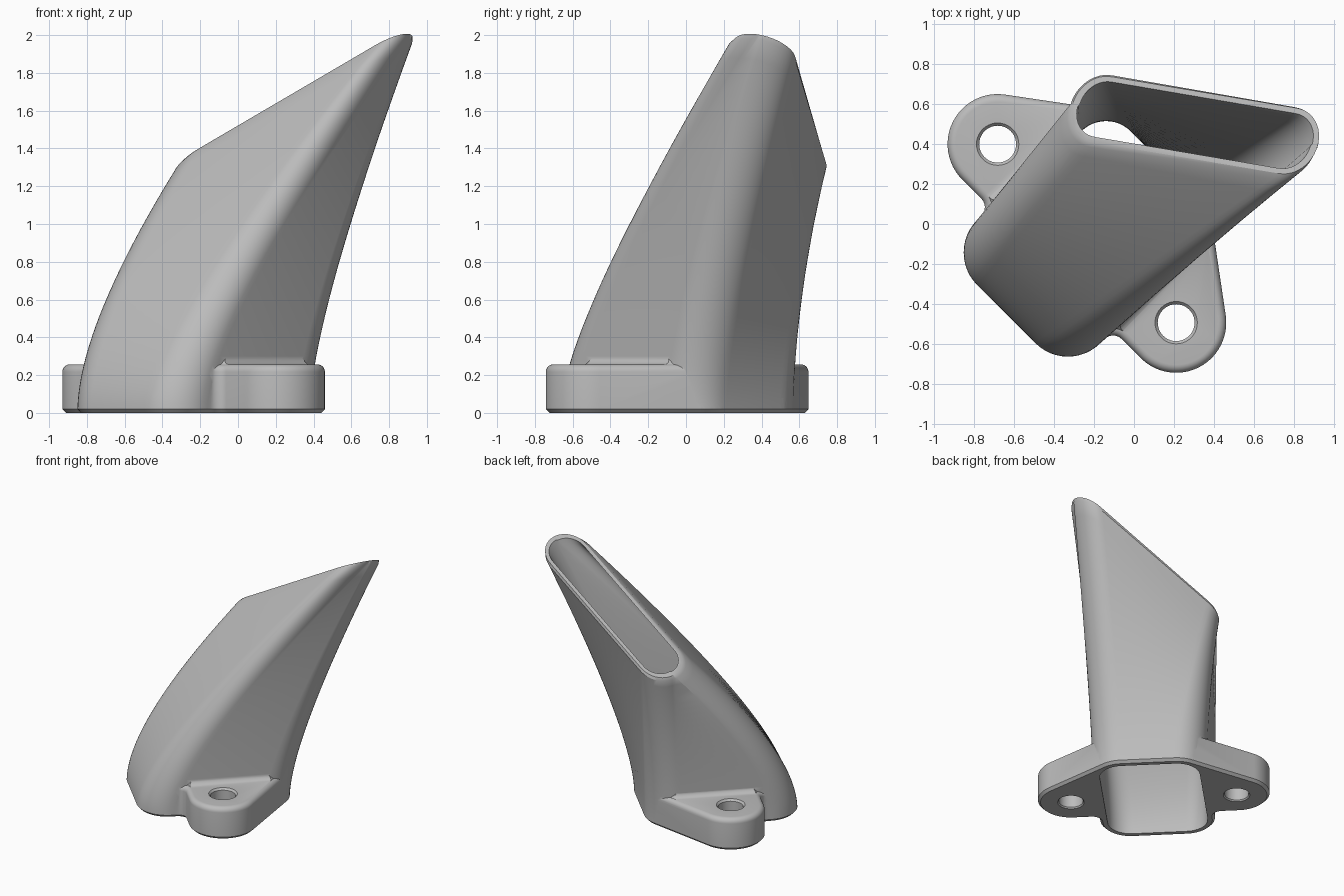
import bpy, bmesh, math
from mathutils import Vector

if "Cube" in bpy.data.objects:
    bpy.data.objects.remove(bpy.data.objects["Cube"])

grey = bpy.data.materials.new("plain grey")
grey.use_nodes = True
grey.diffuse_color = (0.5, 0.5, 0.5, 1)
grey.node_tree.nodes["Principled BSDF"].inputs["Base Color"].default_value = (0.5, 0.5, 0.5, 1)

# Base frame: u runs along the duct foot, v runs from ear to ear
CENTRE = Vector((-0.235, -0.047, 0))
U = Vector((1, 1, 0)).normalized()
V = Vector((-1, 1, 0)).normalized()
CU, CV, FOOT_R = 0.34, 0.205, 0.23
EAR_V, EAR_R, FLANGE_H = 0.63, 0.25, 0.257
LEAN_H = 0.46


def place(u, v, z=0.0):
    return CENTRE + U * u + V * v + Vector((0, 0, z))


# Mouth frame: a slot lying in a sloping plane
SLOPE_X, SLOPE_Y = 0.53, -0.33


def on_mouth(x, y):
    return Vector((x, y, 1.33 + SLOPE_X * (x + 0.13) + SLOPE_Y * (y - 0.745)))


MOUTH_L, MOUTH_R = on_mouth(-0.16, 0.572), on_mouth(0.77, 0.415)
E = (MOUTH_R - MOUTH_L).normalized()
F = Vector((-SLOPE_X, -SLOPE_Y, 1)).normalized().cross(E)
SLOT_R = 0.184

# Each corner: foot centre, mouth centre, start angle
CORNERS = [((-CU, -CV), MOUTH_R, 180), ((CU, -CV), MOUTH_R, 270),
           ((CU, CV), MOUTH_L, 0), ((-CU, CV), MOUTH_L, 90)]


def section(foot_r, slot_r, t=None, z=None):
    """Ring of the leaning duct, at a path position t or at a height z."""
    ring = []
    for (cu, cv), mouth, start in CORNERS:
        for k in range(13):
            a = math.radians(start + 90 * k / 12)
            c, s = math.cos(a), math.sin(a)
            p0 = place(cu + foot_r * c, cv + foot_r * s)
            p2 = mouth + (F * c - E * s) * slot_r
            p1 = p0 + Vector((0, 0, LEAN_H))
            q = t
            if z is not None:
                b, k2 = 2 * LEAN_H, p2.z - 2 * LEAN_H
                q = (-b + math.sqrt(b * b + 4 * k2 * z)) / (2 * k2)
            ring.append(p0 * (1 - q) ** 2 + p1 * 2 * q * (1 - q) + p2 * q * q)
    # The two corners of each slot end meet, so spread their shared points slightly
    n = len(ring)
    return [ring[i] * 0.98 + (ring[i - 1] + ring[(i + 1) % n]) * 0.01 for i in range(n)]


def skin(name, rings):
    """Closed solid through a stack of equal rings."""
    bm = bmesh.new()
    rows = [[bm.verts.new(p) for p in ring] for ring in rings]
    n = len(rows[0])
    for low, high in zip(rows, rows[1:]):
        for i in range(n):
            j = (i + 1) % n
            bm.faces.new((low[i], low[j], high[j], high[i]))
    bm.faces.new(rows[0][::-1])
    bm.faces.new(rows[-1])
    bmesh.ops.recalc_face_normals(bm, faces=bm.faces)
    mesh = bpy.data.meshes.new(name)
    bm.to_mesh(mesh)
    bm.free()
    mesh.materials.append(grey)
    obj = bpy.data.objects.new(name, mesh)
    bpy.context.collection.objects.link(obj)
    return obj


def combine(target, other, operation):
    mod = target.modifiers.new(operation.lower(), 'BOOLEAN')
    mod.operation, mod.object, mod.solver = operation, other, 'EXACT'
    bpy.context.view_layer.objects.active = target
    bpy.ops.object.modifier_apply(modifier=mod.name)
    bpy.data.objects.remove(other)


def arc(cu, cv, r, a0, a1, n):
    angles = [math.radians(a0 + (a1 - a0) * k / n) for k in range(n + 1)]
    return [(cu + r * math.cos(a), cv + r * math.sin(a)) for a in angles]


def flange_ring(z, inset):
    """Two-eared flange outline, pulled inwards by inset."""
    d = Vector((CU, CV - EAR_V))
    tangent = math.degrees(math.atan2(d.y, d.x) + math.acos((EAR_R - FOOT_R) / d.length))
    half = arc(CU, CV, FOOT_R - inset, 0, tangent, 8)
    half += arc(0, EAR_V, EAR_R - inset, tangent, 180, 24)
    half += arc(-EAR_R - 0.06, CV + FOOT_R + 0.06, 0.06 + inset, 0, -90, 6)
    mirrored = [(u, -v) for u, v in reversed(half)]
    return [place(u, v, z) for u, v in half + mirrored]


# Duct outer shell, with chamfered foot and rim
rings = [section(FOOT_R - 0.02, SLOT_R, z=0), section(FOOT_R, SLOT_R, z=0.02)]
rings += [section(FOOT_R, SLOT_R, t=0.05 + 0.94 * k / 28) for k in range(29)]
rings.append(section(FOOT_R, SLOT_R - 0.012, t=1))
duct = skin("duct_with_mounting_ears", rings)

# Mounting flange with rounded top edge
rings = [flange_ring(0, 0.02), flange_ring(0.02, 0)]
for k in range(7):
    a = math.radians(90 * k / 6)
    rings.append(flange_ring(FLANGE_H - 0.04 + 0.04 * math.sin(a), 0.04 * (1 - math.cos(a))))
flange = skin("flange", rings)

# Concave fillet between the flange top and the duct, sloping off at both ends
rings = [section(FOOT_R + 0.045, SLOT_R + 0.045, z=0.15)]
for k in range(7):
    a = math.radians(90 * k / 6)
    dr = 0.05 * (1 - math.sin(a)) - 0.003
    rings.append(section(FOOT_R + dr, SLOT_R + dr, z=FLANGE_H - 0.002 + 0.05 * (1 - math.cos(a))))
fillet = skin("fillet", rings)
limits = [flange_ring(0.1, 0.03), flange_ring(0.25, 0.03), flange_ring(0.32, 0.09)]
combine(fillet, skin("fillet_limit", limits), 'INTERSECT')

combine(duct, flange, 'UNION')
combine(duct, fillet, 'UNION')

# Hollow passage, pushed out past both the foot and the mouth
inner_foot, inner_slot = FOOT_R - 0.055, SLOT_R - 0.045
outflow = ((MOUTH_L + MOUTH_R) / 2 - place(0, 0, LEAN_H)).normalized() * 0.06
rings = [[p - Vector((0, 0, 0.05)) for p in section(inner_foot, inner_slot, t=0)]]
rings += [section(inner_foot, inner_slot, t=0.985 * k / 28) for k in range(1, 29)]
rings.append([p + outflow for p in section(inner_foot, inner_slot, t=1)])
combine(duct, skin("passage", rings), 'DIFFERENCE')

# Chamfered bolt holes
for side in (-1, 1):
    rings = []
    for z, r in ((-0.01, 0.11), (0.01, 0.092), (FLANGE_H - 0.015, 0.092), (FLANGE_H + 0.01, 0.115)):
        rings.append([place(u, v, z) for u, v in arc(0, side * EAR_V, r, 0, 351, 39)])
    combine(duct, skin("bolt_hole", rings), 'DIFFERENCE')

# Smooth shading with crisp edges
bpy.ops.object.select_all(action='DESELECT')
duct.select_set(True)
bpy.context.view_layer.objects.active = duct
bpy.ops.object.shade_smooth_by_angle(angle=math.radians(30))
